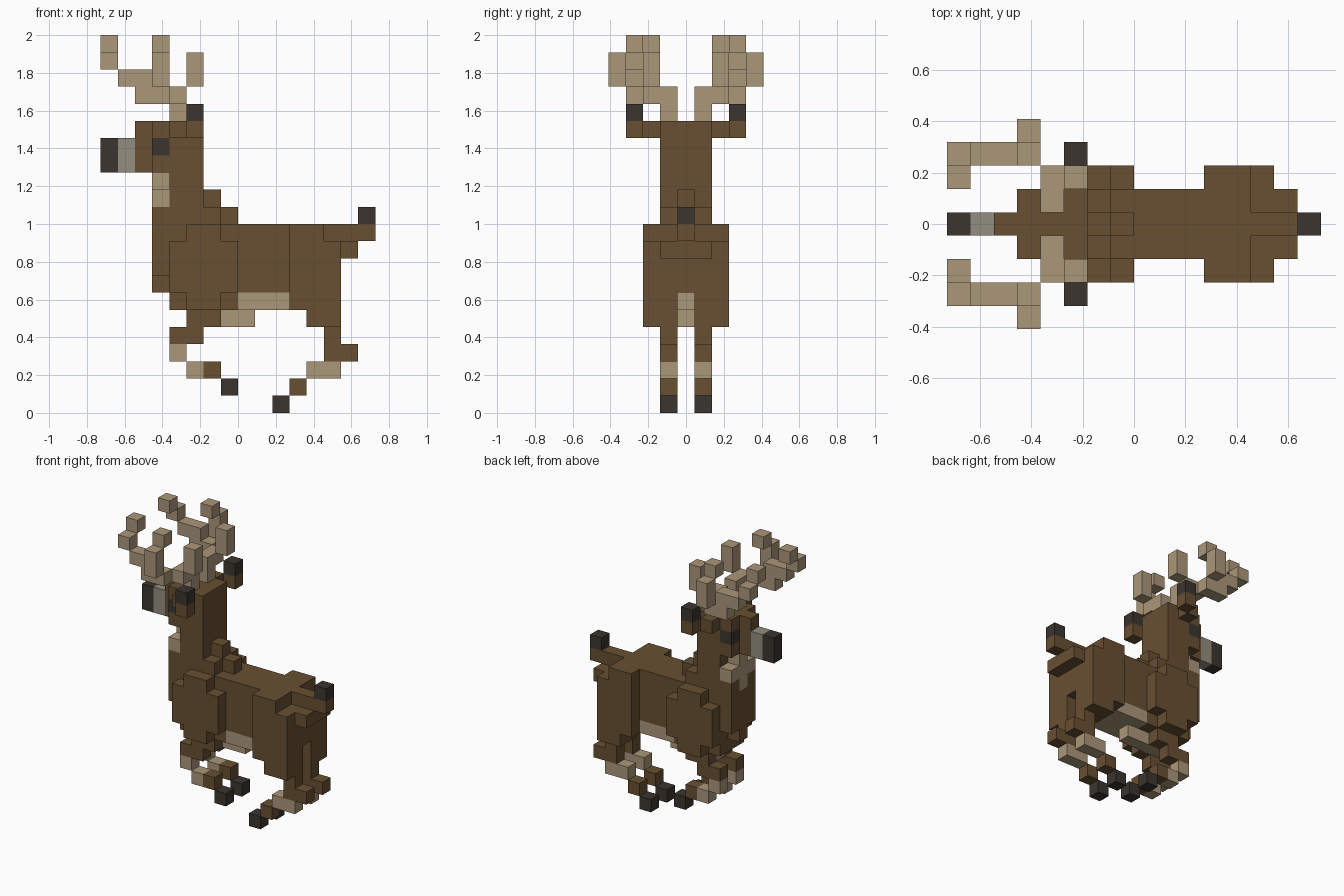
import bpy, bmesh, math

cube = bpy.data.objects.get("Cube")
if cube:
    bpy.data.objects.remove(cube, do_unlink=True)

U = 2 / 22  # size of one block


def material(name, rgb):
    m = bpy.data.materials.new(name)
    m.use_nodes = True
    m.diffuse_color = (*rgb, 1)
    bsdf = next(n for n in m.node_tree.nodes if n.type == 'BSDF_PRINCIPLED')
    bsdf.inputs["Base Color"].default_value = (*rgb, 1)
    bsdf.inputs["Roughness"].default_value = 0.9
    return m


MATS = {
    "brown": material("brown fur", (0.138, 0.080, 0.032)),
    "tan": material("pale tan", (0.41, 0.31, 0.195)),
    "dark": material("dark hoof", (0.044, 0.035, 0.029)),
    "grey": material("muzzle grey", (0.29, 0.27, 0.215)),
}

grid = {}   # every filled block -> (part, colour)


def fill(part, colour, *boxes, mirror=False):
    """Fill inclusive block ranges (i0, i1, j0, j1, k0, k1)."""
    for i0, i1, j0, j1, k0, k1 in boxes:
        for i in range(i0, i1 + 1):
            for j in range(j0, j1 + 1):
                for k in range(k0, k1 + 1):
                    grid[i, j, k] = (part, colour)
                    if mirror:
                        grid[i, -j, k] = (part.replace("left", "right"), colour)


# Trunk, chest and rump
fill("body", "brown", (4, 12, -1, 1, 7, 10), (13, 13, -1, 1, 7, 9),
     (14, 14, -1, 1, 9, 9), (3, 3, -1, 1, 8, 11), (3, 3, 0, 0, 7, 7),
     (4, 7, -1, 1, 6, 6))
fill("belly", "tan", (8, 10, -1, 1, 6, 6), (5, 8, 0, 0, 5, 5))

# Neck with stepped mane and pale throat
fill("neck", "brown", (4, 5, -1, 1, 11, 13), (6, 6, -1, 1, 11, 11),
     (6, 6, 0, 0, 12, 12), (7, 7, 0, 0, 11, 11))
fill("throat", "tan", (3, 3, -1, 1, 12, 12), (3, 3, 0, 0, 13, 13),
     (3, 3, 0, 0, 11, 11))

# Head
fill("head", "brown", (3, 5, -1, 1, 14, 16), (2, 2, 0, 0, 14, 16))
fill("muzzle", "grey", (1, 1, 0, 0, 14, 15))
fill("nose", "dark", (0, 0, 0, 0, 14, 15))
fill("left_eye", "dark", (3, 3, 1, 1, 15, 15), mirror=True)
fill("left_ear", "brown", (4, 4, 2, 2, 16, 16), (5, 5, 3, 3, 16, 16), mirror=True)
fill("left_ear", "dark", (5, 5, 3, 3, 17, 17), mirror=True)

# Antlers: stem, beam and prongs
fill("left_antler", "tan", (4, 4, 1, 1, 17, 18), (4, 4, 2, 2, 18, 18),
     (5, 5, 2, 2, 19, 20), (2, 3, 3, 3, 18, 18), (1, 2, 3, 3, 19, 19),
     (3, 3, 4, 4, 19, 20), (3, 3, 3, 3, 21, 21), (0, 0, 3, 3, 20, 20),
     (0, 0, 2, 2, 21, 21), mirror=True)

# Tail
fill("tail", "brown", (13, 15, 0, 0, 10, 10))
fill("tail", "dark", (15, 15, 0, 0, 11, 11))

# Front legs
fill("left_front_leg", "brown", (4, 7, 2, 2, 7, 9), (5, 6, 2, 2, 10, 10),
     (5, 6, 2, 2, 6, 6), (5, 6, 1, 1, 5, 5), (4, 5, 1, 1, 4, 4),
     (6, 6, 1, 1, 2, 2), mirror=True)
fill("left_front_leg", "tan", (4, 4, 1, 1, 3, 3), (5, 5, 1, 1, 2, 2), mirror=True)
fill("left_front_leg", "dark", (7, 7, 1, 1, 1, 1), mirror=True)

# Hind legs
fill("left_hind_leg", "brown", (11, 12, 2, 2, 6, 10), (13, 13, 2, 2, 6, 9),
     (11, 13, 1, 1, 6, 6), (12, 13, 1, 2, 5, 5), (13, 13, 1, 1, 4, 4),
     (13, 14, 1, 1, 3, 3), (11, 11, 1, 1, 1, 1), mirror=True)
fill("left_hind_leg", "tan", (12, 13, 1, 1, 2, 2), mirror=True)
fill("left_hind_leg", "dark", (10, 10, 1, 1, 0, 0), mirror=True)


def build(part):
    """Skin the outer faces of one part's blocks and merge flat areas."""
    bm = bmesh.new()
    colours = sorted({c for p, c in grid.values() if p == part})
    for (i, j, k), (p, colour) in grid.items():
        if p != part:
            continue
        centre = (i - 7.5, j, k + 0.5)
        for axis in range(3):
            for s in (-1, 1):
                near = [i, j, k]
                near[axis] += s
                if tuple(near) in grid:
                    continue
                corners = []
                for a, b in ((-.5, -.5), (.5, -.5), (.5, .5), (-.5, .5)):
                    co = list(centre)
                    co[axis] += s * 0.5
                    co[(axis + 1) % 3] += a
                    co[(axis + 2) % 3] += b
                    corners.append(bm.verts.new([c * U for c in co]))
                face = bm.faces.new(corners if s > 0 else corners[::-1])
                face.material_index = colours.index(colour)
    bmesh.ops.remove_doubles(bm, verts=bm.verts, dist=0.001)
    bmesh.ops.dissolve_limit(bm, angle_limit=math.radians(1), verts=bm.verts,
                             edges=bm.edges, delimit={'MATERIAL'})
    mesh = bpy.data.meshes.new(part)
    bm.to_mesh(mesh)
    bm.free()
    for c in colours:
        mesh.materials.append(MATS[c])
    bpy.context.collection.objects.link(bpy.data.objects.new(part, mesh))


for name in sorted({p for p, c in grid.values()}):
    build(name)
